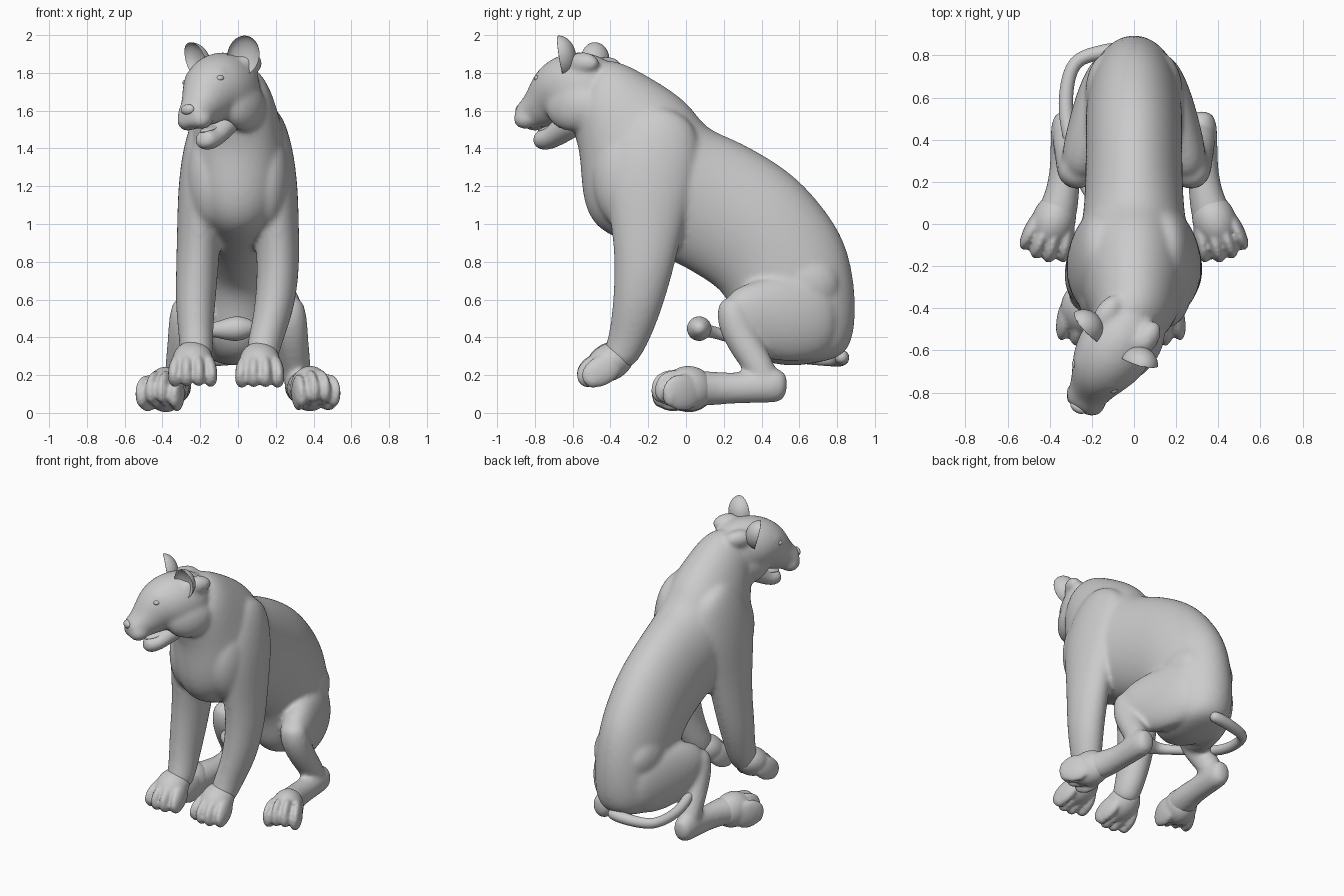
import bpy, bmesh, math
from mathutils import Matrix, Vector

if "Cube" in bpy.data.objects:
    bpy.data.objects.remove(bpy.data.objects["Cube"])

fur = bpy.data.materials.new("grey_fur")
fur.use_nodes = True
fur.diffuse_color = (0.6, 0.6, 0.6, 1)
fur.node_tree.nodes["Principled BSDF"].inputs["Base Color"].default_value = fur.diffuse_color

I = Matrix.Identity(4)
HEAD = (Matrix.Translation((-.08, -.575, 1.72)) @ Matrix.Rotation(math.radians(-34), 4, 'Z')
        @ Matrix.Rotation(math.radians(-6), 4, 'Y'))
SIDES = 16


def loft(bm, rings):
    """Skin a list of (centre, u, v) ellipses into a closed tube."""
    loops = []
    for c, u, v in rings:
        angles = [2 * math.pi * i / SIDES for i in range(SIDES)]
        loops.append([bm.verts.new(c + u * math.cos(a) + v * math.sin(a)) for a in angles])
    for a, b in zip(loops, loops[1:]):
        for i in range(SIDES):
            j = (i + 1) % SIDES
            bm.faces.new((a[i], a[j], b[j], b[i]))
    bm.faces.new(loops[0][::-1])
    bm.faces.new(loops[-1])


def tube(bm, rows, ref=(1, 0, 0), m=I):
    """Rows are x, y, z, radius along ref, radius across it."""
    pts = [Vector(r[:3]) for r in rows]
    rot = m.to_3x3()
    rings = []
    for i, r in enumerate(rows):
        t = (pts[min(i + 1, len(pts) - 1)] - pts[max(i - 1, 0)]).normalized()
        u = Vector(ref)
        u = (u - t * u.dot(t)).normalized()
        rings.append((m @ pts[i], rot @ u * r[3], rot @ t.cross(u) * r[-1]))
    loft(bm, rings)


def blob(bm, centre, radii, rot=I, m=I):
    mat = m @ Matrix.Translation(centre) @ rot @ Matrix.Diagonal((*radii, 1))
    return bmesh.ops.create_uvsphere(bm, u_segments=16, v_segments=10, radius=1, matrix=mat)["verts"]


def finish(bm, name, voxel=0, smooth=0):
    bmesh.ops.recalc_face_normals(bm, faces=bm.faces)
    mesh = bpy.data.meshes.new(name)
    bm.to_mesh(mesh)
    bm.free()
    mesh.materials.append(fur)
    mesh.shade_smooth()
    ob = bpy.data.objects.new(name, mesh)
    bpy.context.collection.objects.link(ob)
    ob.modifiers.new("round", 'SUBSURF').levels = 2
    ob.modifiers["round"].render_levels = 2
    if voxel:
        fuse = ob.modifiers.new("fuse", 'REMESH')
        fuse.mode, fuse.voxel_size, fuse.use_smooth_shade = 'VOXEL', voxel, True
        soft = ob.modifiers.new("soften", 'SMOOTH')
        soft.factor, soft.iterations = 0.5, smooth


# Torso: top y, z / underside y, z / half width / sideways shift
body = bmesh.new()
torso = [(-.48, 1.88, -.62, 1.52, .155, -.04), (-.35, 1.87, -.57, 1.42, .185, 0),
         (-.2, 1.79, -.56, 1.28, .22, 0), (-.05, 1.7, -.55, 1.1, .26, 0),
         (.04, 1.62, -.48, .96, .28, 0), (.11, 1.51, -.3, .89, .265, 0),
         (.25, 1.46, -.07, .8, .24, 0), (.42, 1.37, .1, .7, .235, 0),
         (.6, 1.25, .2, .63, .235, 0), (.77, 1.05, .25, .5, .235, 0),
         (.87, .87, .27, .38, .23, 0), (.91, .6, .35, .28, .22, 0),
         (.89, .36, .5, .25, .18, 0), (.8, .28, .6, .25, .09, 0)]
rings = []
for ty, tz, by, bz, w, x in torso:
    top, low = Vector((x, ty, tz)), Vector((x, by, bz))
    rings.append(((top + low) / 2, Vector((w, 0, 0)), (top - low) / 2))
loft(body, rings)

# Skull, muzzle, cheeks and ruff behind the ears
tube(body, [(0, .2, -.04, .12, .14), (0, .08, .0, .18, .2), (0, -.06, .0, .185, .2),
            (0, -.14, -.035, .155, .17), (0, -.2, -.085, .12, .135), (0, -.27, -.13, .098, .095),
            (0, -.335, -.15, .085, .07), (0, -.36, -.15, .055, .05)], m=HEAD)
for s in (-1, 1):
    blob(body, (s * .095, .04, -.1), (.09, .17, .14), m=HEAD)
    blob(body, (s * .045, -.29, -.17), (.058, .07, .055), m=HEAD)
    blob(body, (s * .085, -.15, .07), (.045, .05, .025), m=HEAD)
    blob(body, (s * .11, .1, .12), (.06, .1, .06), m=HEAD)

# Legs, with chest and hip muscle joining them to the torso
for s in (-1, 1):
    shift = -.07 if s > 0 else -.02
    blob(body, (s * .15, -.3, 1.24), (.13, .2, .28))
    blob(body, (s * .125, .62, .68), (.11, .2, .17))
    fore = [(.12, -.07, 1.61, .09, .14), (.165, -.15, 1.44, .12, .24), (.195, -.2, 1.22, .125, .25),
            (.205, -.205, .99, .12, .195), (.215, -.22, .78, .115, .16), (.22, -.255, .58, .108, .135),
            (.21, -.29, .44, .095, .115), (.2, -.33, .33, .09, .1), (.2, -.38, .26, .08, .08)]
    tube(body, [(s * x + shift * max(0, min(1, (.7 - z) / .37)), y, z, a, b)
                for x, y, z, a, b in fore])
    thigh = [(.09, .8, .5, .09, .18), (.15, .63, .5, .12, .24), (.205, .43, .5, .12, .23),
             (.25, .28, .53, .105, .16), (.265, .2, .55, .06, .09)]
    shin = [(.26, .24, .62, .08, .07), (.27, .25, .5, .1, .1), (.29, .31, .36, .085, .09),
            (.31, .4, .23, .08, .08), (.32, .44, .12, .07, .07)]
    hock = [(.32, .54, .14, .06, .08), (.32, .45, .15, .08, .1), (.325, .3, .13, .072, .08),
            (.335, .15, .13, .08, .09), (.37, .04, .13, .1, .1), (.385, -.04, .12, .09, .09)]
    for limb in (thigh, shin, hock):
        tube(body, [(s * r[0], *r[1:]) for r in limb])
finish(body, "body", .015, 8)


def paw(name, centre, yaw, pitch, size):
    """Pad with four toes fanned out along local -y; size is width, length, height."""
    m = (Matrix.Translation(centre) @ Matrix.Rotation(math.radians(yaw), 4, 'Z')
         @ Matrix.Rotation(math.radians(pitch), 4, 'X') @ Matrix.Diagonal((*size, 1)))
    bm = bmesh.new()
    blob(bm, (0, .02, 0), (.125, .14, .09), m=m)
    for i in range(4):
        k = i - 1.5
        fan = Matrix.Rotation(k * .14, 4, 'Z')
        drop = -.008 * k * k
        blob(bm, (k * .064, -.07 + abs(k) * .02, drop), (.045, .12, .072), fan, m)
        blob(bm, (k * .07, -.14 + abs(k) * .025, drop - .01), (.042, .05, .05), m=m)
    finish(bm, name, .01, 4)


paw("left_front_paw", (.115, -.42, .26), 0, 28, (.9, 1, 1.1))
paw("right_front_paw", (-.24, -.42, .265), 0, 28, (.9, 1, 1.1))
paw("left_hind_paw", (.388, -.005, .13), 18, -4, (.86, 1, 1.35))
paw("right_hind_paw", (-.388, -.005, .125), -18, -4, (.86, 1, 1.35))

# Hanging lower jaw, with tongue
jaw = bmesh.new()
tube(jaw, [(0, .02, -.16, .1, .08), (0, -.07, -.215, .09, .07), (0, -.14, -.265, .075, .055),
           (0, -.2, -.28, .068, .06), (0, -.245, -.265, .045, .04)], m=HEAD)
finish(jaw, "lower_jaw", .01, 3)
tongue = bmesh.new()
blob(tongue, (0, -.14, -.215), (.045, .1, .018), Matrix.Rotation(.2, 4, 'X'), HEAD)
finish(tongue, "tongue")

# Cupped ears, eyes and nose
for side, s in (("left", 1), ("right", -1)):
    ear = bmesh.new()
    tilt = Matrix.Rotation(s * .4, 4, 'Y') @ Matrix.Rotation(s * .4, 4, 'Z')
    place = HEAD @ Matrix.Translation((s * .155, -.015, .155)) @ tilt
    for v in blob(ear, (0, 0, 0), (.09, .085, .11)):
        if v.co.y < 0:
            v.co.y *= -.65
    bmesh.ops.transform(ear, matrix=place, verts=ear.verts)
    finish(ear, side + "_ear")
    eye = bmesh.new()
    blob(eye, (s * .105, -.18, .04), (.025, .025, .018), m=HEAD)
    finish(eye, side + "_eye")
nose = bmesh.new()
blob(nose, (0, -.35, -.115), (.042, .025, .028), m=HEAD)
finish(nose, "nose")

# Tail curling under the right thigh to a tuft between the legs
tail = bmesh.new()
tube(tail, [(.04, .82, .3, .04), (-.06, .83, .29, .04), (-.18, .81, .28, .037),
            (-.29, .78, .28, .035), (-.325, .64, .29, .035), (-.325, .5, .31, .035),
            (-.29, .35, .36, .033), (-.24, .18, .42, .03), (-.16, .09, .44, .035),
            (-.1, .07, .44, .045), (-.02, .07, .445, .072), (.04, .07, .45, .06),
            (.1, .07, .45, .025)], ref=(0, 0, 1))
finish(tail, "tail")
